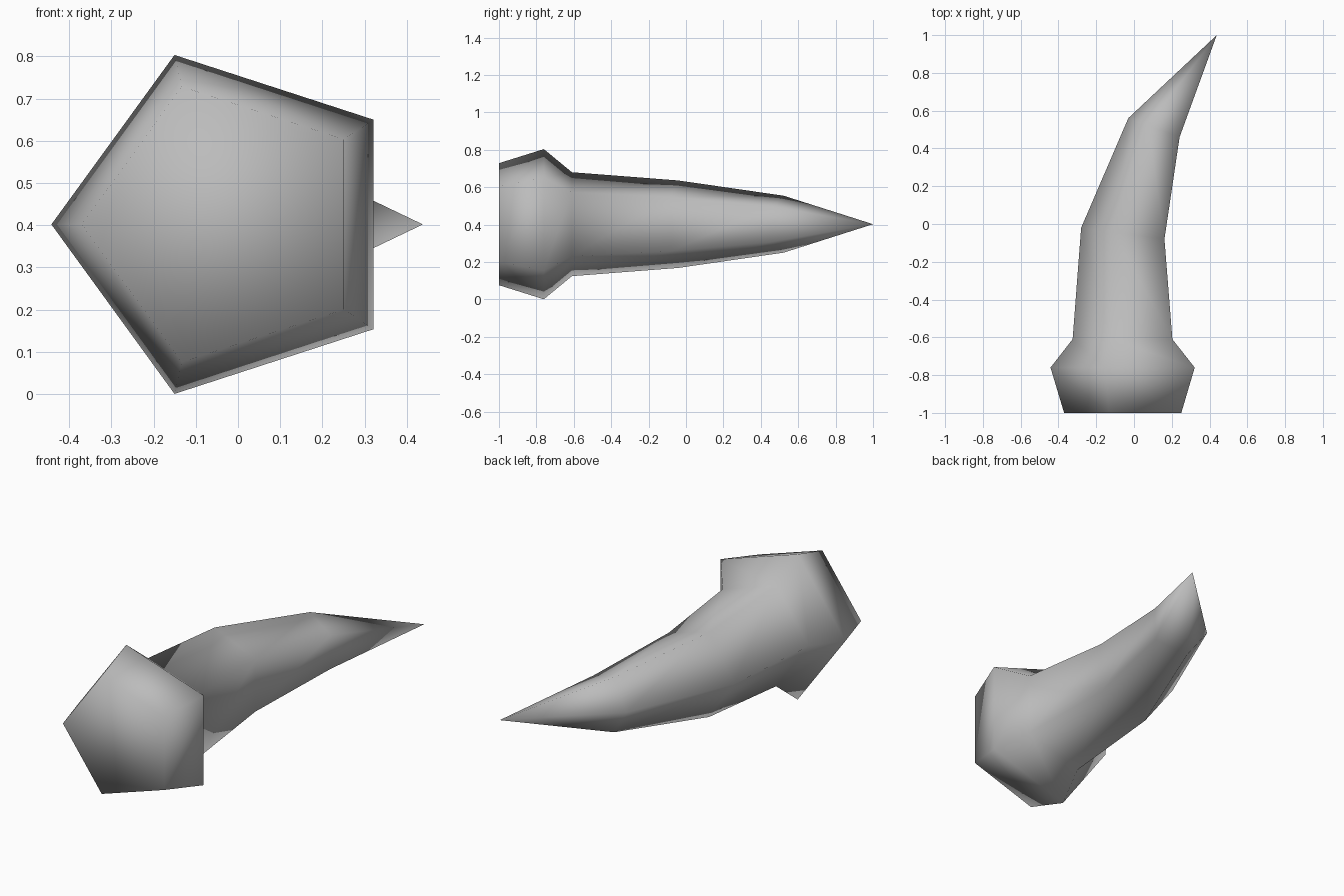
import bpy
import bmesh
from math import sin, cos, pi
from mathutils import Vector

old = bpy.data.objects.get("Cube")
if old:
    bpy.data.objects.remove(old, do_unlink=True)

SIDES = 5
MID_Z = 0.402

# Cross-sections along the horn: centre x, centre y, turn about z, radius
SECTIONS = [
    (-0.027, -1.0, 0.0, 0.343),
    (-0.02, -0.76, 0.0, 0.422),
    (-0.033, -0.61, 0.0, 0.292),
    (-0.036, -0.053, -0.135, 0.246),
    (0.12, 0.505, -0.355, 0.16),
]
TIP = (0.438, 1.0, MID_Z)


def add_ring(bm, x, y, turn, radius):
    """Pentagon with one corner pointing to -x, turned about z."""
    ring = []
    for i in range(SIDES):
        a = pi + 2 * pi * i / SIDES
        across = radius * cos(a)
        ring.append(bm.verts.new((x + across * cos(turn),
                                  y + across * sin(turn),
                                  MID_Z + radius * sin(a))))
    return ring


def make_material(name, colour):
    mat = bpy.data.materials.new(name)
    mat.use_nodes = True
    mat.diffuse_color = colour
    mat.node_tree.nodes["Principled BSDF"].inputs["Base Color"].default_value = colour
    return mat


# Horn body: bridged rings, flat base and pointed tip
bm = bmesh.new()
rings = [add_ring(bm, *s) for s in SECTIONS]
tip = bm.verts.new(Vector(TIP))
bm.faces.new(rings[0])
for i in range(SIDES):
    j = (i + 1) % SIDES
    for low, high in zip(rings, rings[1:]):
        bm.faces.new((low[i], low[j], high[j], high[i]))
    bm.faces.new((rings[-1][i], rings[-1][j], tip))
bmesh.ops.recalc_face_normals(bm, faces=bm.faces)

# Soft shading over the whole surface
for face in bm.faces:
    face.smooth = True

mesh = bpy.data.meshes.new("horn")
bm.to_mesh(mesh)
bm.free()
mesh.materials.append(make_material("plain grey", (0.5, 0.5, 0.5, 1.0)))
horn = bpy.data.objects.new("horn", mesh)
bpy.context.collection.objects.link(horn)
